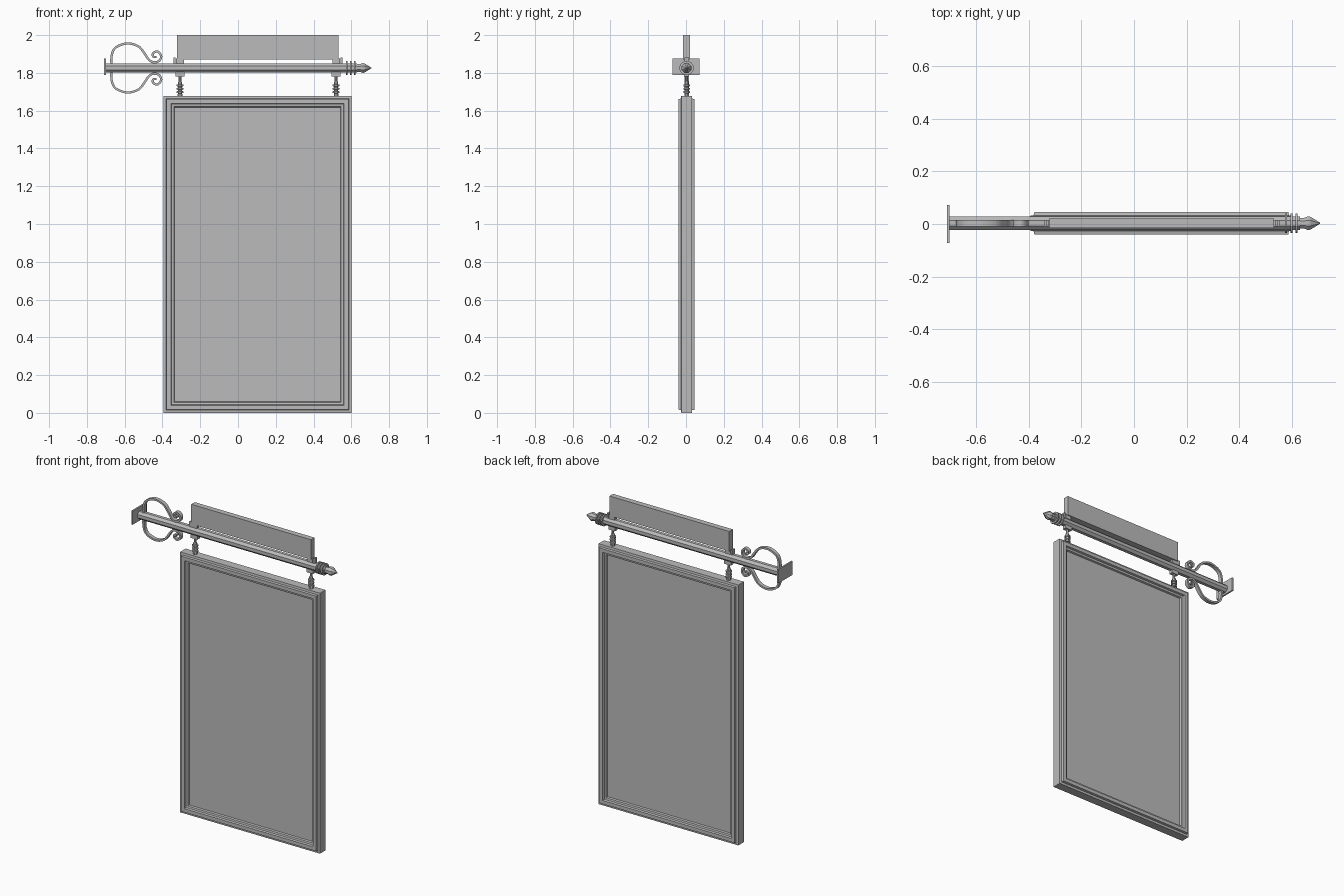
import bpy, bmesh, math
from mathutils import Matrix, Vector

cube = bpy.data.objects.get("Cube")
if cube:
    bpy.data.objects.remove(cube, do_unlink=True)

metal = bpy.data.materials.new("grey_metal")
metal.use_nodes = True
GREY = (0.5, 0.5, 0.5, 1)
metal.diffuse_color = GREY
metal.node_tree.nodes["Principled BSDF"].inputs["Base Color"].default_value = GREY

YC = 0.003      # depth centre of the hanging parts
POLE_Z = 1.826


def finish(name, bm):
    bmesh.ops.recalc_face_normals(bm, faces=bm.faces)
    mesh = bpy.data.meshes.new(name)
    bm.to_mesh(mesh)
    bm.free()
    mesh.materials.append(metal)
    obj = bpy.data.objects.new(name, mesh)
    bpy.context.scene.collection.objects.link(obj)
    return obj


def box(name, x, y, z):
    """Box from (low, high) spans."""
    bm = bmesh.new()
    size = [s[1] - s[0] for s in (x, y, z)]
    mid = [(s[0] + s[1]) / 2 for s in (x, y, z)]
    bmesh.ops.create_cube(bm, size=1, matrix=Matrix.Translation(mid) @ Matrix.Diagonal((*size, 1)))
    return finish(name, bm)


def lathe(name, profile, origin, along_x, sides=8):
    """Turn (distance, radius) pairs around an axis through origin."""
    bm = bmesh.new()
    rings = []
    for d, r in profile:
        ring = []
        for i in range(sides):
            a = 2 * math.pi * (i + 0.5) / sides
            u, v = r * math.cos(a), r * math.sin(a)
            p = Vector((d, u, v) if along_x else (u, v, d))
            ring.append(bm.verts.new(p + Vector(origin)))
        rings.append(ring)
    for a, b in zip(rings, rings[1:]):
        for i in range(sides):
            j = (i + 1) % sides
            bm.faces.new((a[i], a[j], b[j], b[i]))
    bm.faces.new(rings[0])
    bm.faces.new(rings[-1])
    return finish(name, bm)


# Sign board: nested rectangles form the moulded frame and recessed panel on both faces
def sign_board(x0, x1, z0, z1):
    half = [(0, 0.028), (0.014, 0.030), (0.017, 0.043), (0.040, 0.043),
            (0.044, 0.032), (0.056, 0.030), (0.060, 0.020)]
    steps = [(i, -y) for i, y in reversed(half)] + half
    bm = bmesh.new()
    loops = []
    for inset, y in steps:
        corners = [(x0 + inset, z0 + inset), (x1 - inset, z0 + inset),
                   (x1 - inset, z1 - inset), (x0 + inset, z1 - inset)]
        loops.append([bm.verts.new((x, y + YC, z)) for x, z in corners])
    for a, b in zip(loops, loops[1:]):
        for i in range(4):
            j = (i + 1) % 4
            bm.faces.new((a[i], a[j], b[j], b[i]))
    bm.faces.new(loops[0])
    bm.faces.new(loops[-1])
    return finish("sign_board", bm)


sign_board(-0.395, 0.602, 0, 1.678)

# Header board above the pole
box("header_board", (-0.323, 0.531), (YC - 0.018, YC + 0.018), (1.872, 2.0))

# Wall plate, pole and pointed finial
box("wall_plate", (-0.71, -0.70), (-0.072, 0.072), (1.789, 1.877))
axis = (0, YC, POLE_Z)
lathe("pole", [(-0.70, 0.027), (0.63, 0.027)], axis, True)
for i, x in enumerate((0.577, 0.597, 0.617)):
    lathe(f"pole_ring_{i + 1}", [(x - 0.004, 0.038), (x + 0.004, 0.038)], axis, True, 12)
lathe("pole_finial", [(0.62, 0.022), (0.645, 0.022), (0.66, 0.028), (0.67, 0.026), (0.706, 0.002)], axis, True)

# Scroll ornament: flat bar swept along a smooth path, mirrored below the pole
scroll = [(-.67, .01), (-.668, .07), (-.645, .11), (-.585, .13), (-.527, .114),
          (-.495, .077), (-.473, .045), (-.447, .03), (-.417, .038), (-.407, .064),
          (-.426, .087), (-.45, .078), (-.448, .06), (-.432, .058)]


def smooth_path(points, steps=5):
    pts = [Vector(p) for p in points]
    ext = [pts[0]] + pts + [pts[-1]]
    out = []
    for p0, p1, p2, p3 in zip(ext, ext[1:], ext[2:], ext[3:]):
        for k in range(steps):
            t = k / steps
            out.append(0.5 * (2 * p1 + (p2 - p0) * t + (2 * p0 - 5 * p1 + 4 * p2 - p3) * t * t
                              + (3 * p1 - p0 - 3 * p2 + p3) * t ** 3))
    return out + [pts[-1]]


def scroll_bar(name, sign, half_thick=0.006, half_wide=0.012):
    path = smooth_path(scroll)
    bm = bmesh.new()
    rings = []
    for i, p in enumerate(path):
        tangent = (path[min(i + 1, len(path) - 1)] - path[max(i - 1, 0)]).normalized()
        side = Vector((-tangent.y, tangent.x)) * half_thick
        ring = []
        for s, w in ((-1, -1), (1, -1), (1, 1), (-1, 1)):
            q = p + side * s
            ring.append(bm.verts.new((q.x, YC + w * half_wide, POLE_Z + sign * q.y)))
        rings.append(ring)
    for a, b in zip(rings, rings[1:]):
        for i in range(4):
            j = (i + 1) % 4
            bm.faces.new((a[i], a[j], b[j], b[i]))
    bm.faces.new(rings[0])
    bm.faces.new(rings[-1])
    return finish(name, bm)


scroll_bar("upper_scroll", 1)
scroll_bar("lower_scroll", -1)

# Hangers: saddle under the pole, turned rod to the board, clip holding the header
rod = [(1.672, 0.013), (1.688, 0.013)]
for z in (1.698, 1.716, 1.734):
    rod += [(z - 0.006, 0.012), (z - 0.004, 0.019), (z + 0.004, 0.019), (z + 0.006, 0.012)]
rod += [(1.75, 0.012), (1.756, 0.008), (1.785, 0.008)]
for name, x, out in (("right", -0.307, -1), ("left", 0.519, 1)):
    lathe(f"{name}_hanger_rod", rod, (x, YC, 0), False)
    box(f"{name}_hanger_saddle", (x - 0.024, x + 0.024), (YC - 0.013, YC + 0.013), (1.78, 1.804))
    end = x + out * 0.029
    box(f"{name}_header_clip", (end - 0.006, end + 0.006), (YC - 0.012, YC + 0.012), (1.84, 1.882))
    box(f"{name}_header_post", (x - 0.02, x + 0.02), (YC - 0.012, YC + 0.012), (1.845, 1.876))
